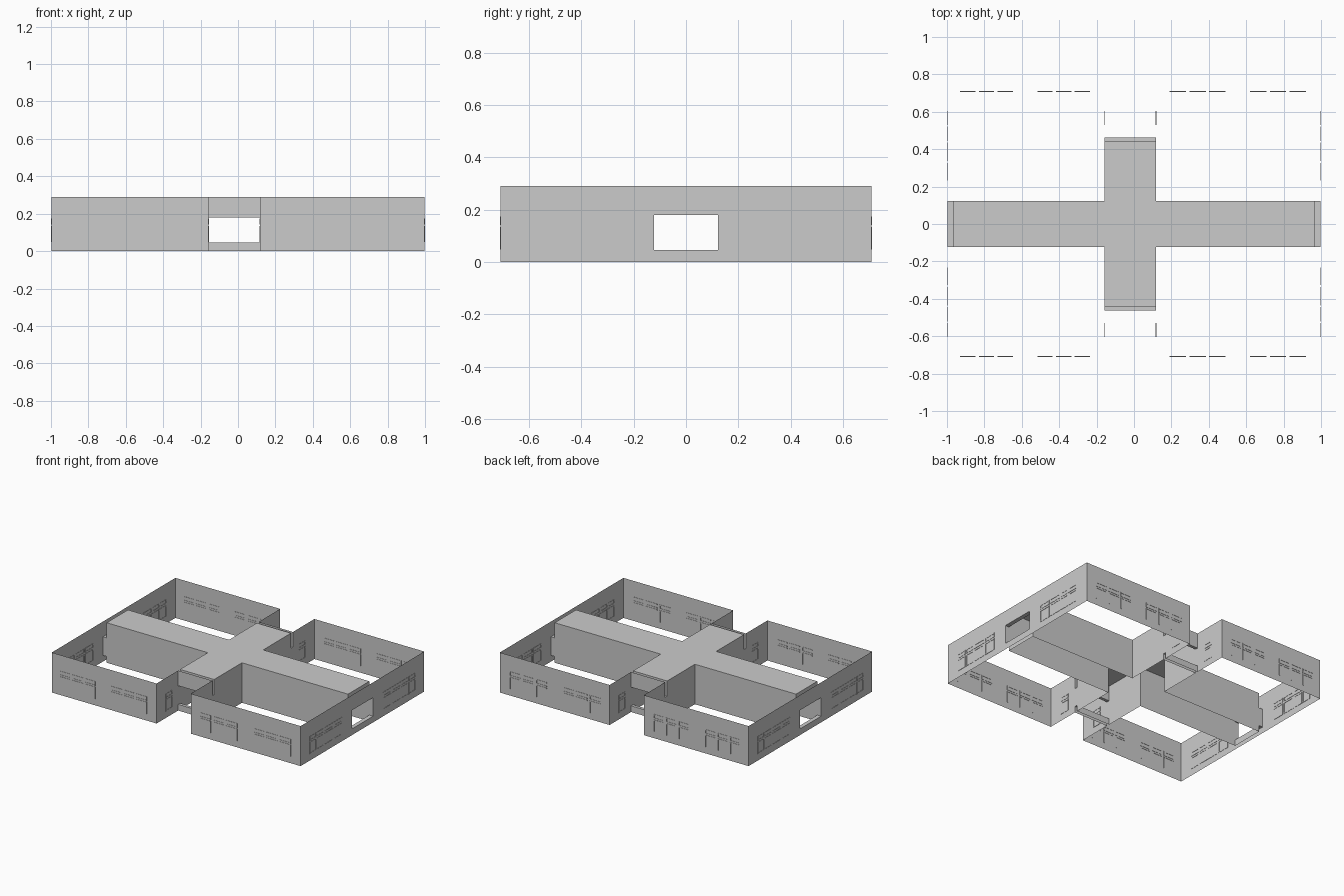
import bpy, bmesh

if "Cube" in bpy.data.objects:
    bpy.data.objects.remove(bpy.data.objects["Cube"])

H = 0.29                      # wall height
Z0, Z1 = 0.045, 0.18          # opening sill and head
X, Y = 0.998, 0.708           # outer wall positions
XL, XR = -0.157, 0.117        # cross arm / recess sides
CY = 0.122                    # half width of the long corridor
RY, EY, EX = 0.462, 0.44, 0.968   # recess wall, corridor ends


def make(name, build):
    bm = bmesh.new()
    build(bm)
    bmesh.ops.remove_doubles(bm, verts=bm.verts, dist=1e-5)
    me = bpy.data.meshes.new(name)
    bm.to_mesh(me)
    bm.free()
    ob = bpy.data.objects.new(name, me)
    bpy.context.collection.objects.link(ob)
    return ob


def face(bm, pts, outward=None):
    f = bm.faces.new([bm.verts.new(p) for p in pts])
    if outward is not None:
        f.normal_update()
        if f.normal.x * outward[0] + f.normal.y * outward[1] < 0:
            f.normal_flip()


def wall(bm, a, b, outward, z0=0.0, z1=H):
    face(bm, [(*a, z0), (*b, z0), (*b, z1), (*a, z1)], outward)


def box(bm, lo, hi):
    r = bmesh.ops.create_cube(bm, size=1)
    for v in r["verts"]:
        v.co = [(l + h) / 2 + c * (h - l) for l, h, c in zip(lo, hi, v.co)]


# Outer side walls with a central doorway
def side_wall(s):
    def build(bm):
        ys, zs = [-Y, -CY, CY, Y], [0, Z0, Z1, H]
        for i in range(3):
            for j in range(3):
                if (i, j) != (1, 1):
                    wall(bm, (s * X, ys[i]), (s * X, ys[i + 1]), (s, 0), zs[j], zs[j + 1])
    return build


# Front or back wall with its recessed entrance
def long_wall(s):
    def build(bm):
        wall(bm, (-X, s * Y), (XL, s * Y), (0, s))
        wall(bm, (XR, s * Y), (X, s * Y), (0, s))
        for x, d in ((XL, 1), (XR, -1)):
            zs = [0, Z0, Z1, H]
            for j in range(3):
                wall(bm, (x, s * Y), (x, s * RY), (d, 0), zs[j], zs[j + 1])
        for a, b in ((0, Z0), (Z1, H)):
            wall(bm, (XL, s * RY), (XR, s * RY), (0, s), a, b)
    return build


# Cross shaped corridor: roof, walls, end lintels and sills
def corridor(bm):
    pts = [(XR, -CY), (EX, -CY), (EX, CY), (XR, CY), (XR, EY), (XL, EY),
           (XL, CY), (-EX, CY), (-EX, -CY), (XL, -CY), (XL, -EY), (XR, -EY)]
    face(bm, [(*p, H) for p in pts])
    for i, a in enumerate(pts):
        b = pts[(i + 1) % 12]
        out = (b[1] - a[1], a[0] - b[0])
        if i in (1, 4, 7, 10):
            wall(bm, a, b, out, 0, Z0)
            wall(bm, a, b, out, Z1, H)
        else:
            wall(bm, a, b, out)


# Short open reveals joining corridor ends to the outer walls
def reveals(bm):
    for s in (-1, 1):
        for z in (Z0, Z1):
            face(bm, [(s * EX, -CY, z), (s * X, -CY, z), (s * X, CY, z), (s * EX, CY, z)])
            face(bm, [(XL, s * EY, z), (XR, s * EY, z), (XR, s * RY, z), (XL, s * RY, z)])
        for y in (-CY, CY):
            wall(bm, (s * EX, y), (s * X, y), (0, y), Z0, Z1)
        for x in (XL, XR):
            wall(bm, (x, s * EY), (x, s * RY), (x, 0), Z0, Z1)


for n, s in (("left", -1), ("right", 1)):
    make(n + "_wall", side_wall(s))
for n, s in (("front", -1), ("back", 1)):
    make(n + "_wall", long_wall(s))
make("cross_corridor", corridor)
make("doorway_reveals", reveals)

T, W = 0.002, 0.007           # frame half depth and bar width


def bar(bm, axis, at, u0, u1, z0, z1):
    if axis == "x":
        box(bm, (at - T, u0, z0), (at + T, u1, z1))
    else:
        box(bm, (u0, at - T, z0), (u1, at + T, z1))


def frame(bm, axis, at, u0, u1, z0, z1):
    for z in (z0, z1 - W):
        bar(bm, axis, at, u0, u1, z, z + W)
    for u in (u0, u1 - W):
        bar(bm, axis, at, u, u + W, z0 + W, z1 - W)


# Four-pane window frames in the side walls
def side_windows(bm):
    for x in (-X, X):
        for a, b in ((0.233, 0.327), (0.337, 0.437), (0.445, 0.522), (0.53, 0.604)):
            for u0, u1 in ((a, b), (-b, -a)):
                frame(bm, "x", x, u0, u1, 0.048, 0.134)
                frame(bm, "x", x, u0, u1, 0.143, 0.175)


# Single narrow frames in the recess sides
def recess_windows(bm):
    for x in (XL, XR):
        for u0, u1 in ((0.53, 0.604), (-0.604, -0.53)):
            frame(bm, "x", x, u0, u1, 0.048, 0.134)
            frame(bm, "x", x, u0, u1, 0.143, 0.175)


# Open three-pane frames in the front and back walls
def long_windows(bm):
    for y in (-Y, Y):
        for start in (-0.93, -0.517, 0.19, 0.62):
            w, step = (0.082, 0.1) if start < 0 else (0.088, 0.106)
            for k in range(3):
                a = start + k * step
                b = a + w
                for z in (0.167, 0.141, 0.127):
                    bar(bm, "y", y, a, b, z, z + W)
                bar(bm, "y", y, b - W, b, 0.148, 0.167)
                bar(bm, "y", y, b - W, b, 0.048, 0.127)


make("side_window_frames", side_windows)
make("recess_window_frames", recess_windows)
make("front_and_back_window_frames", long_windows)
